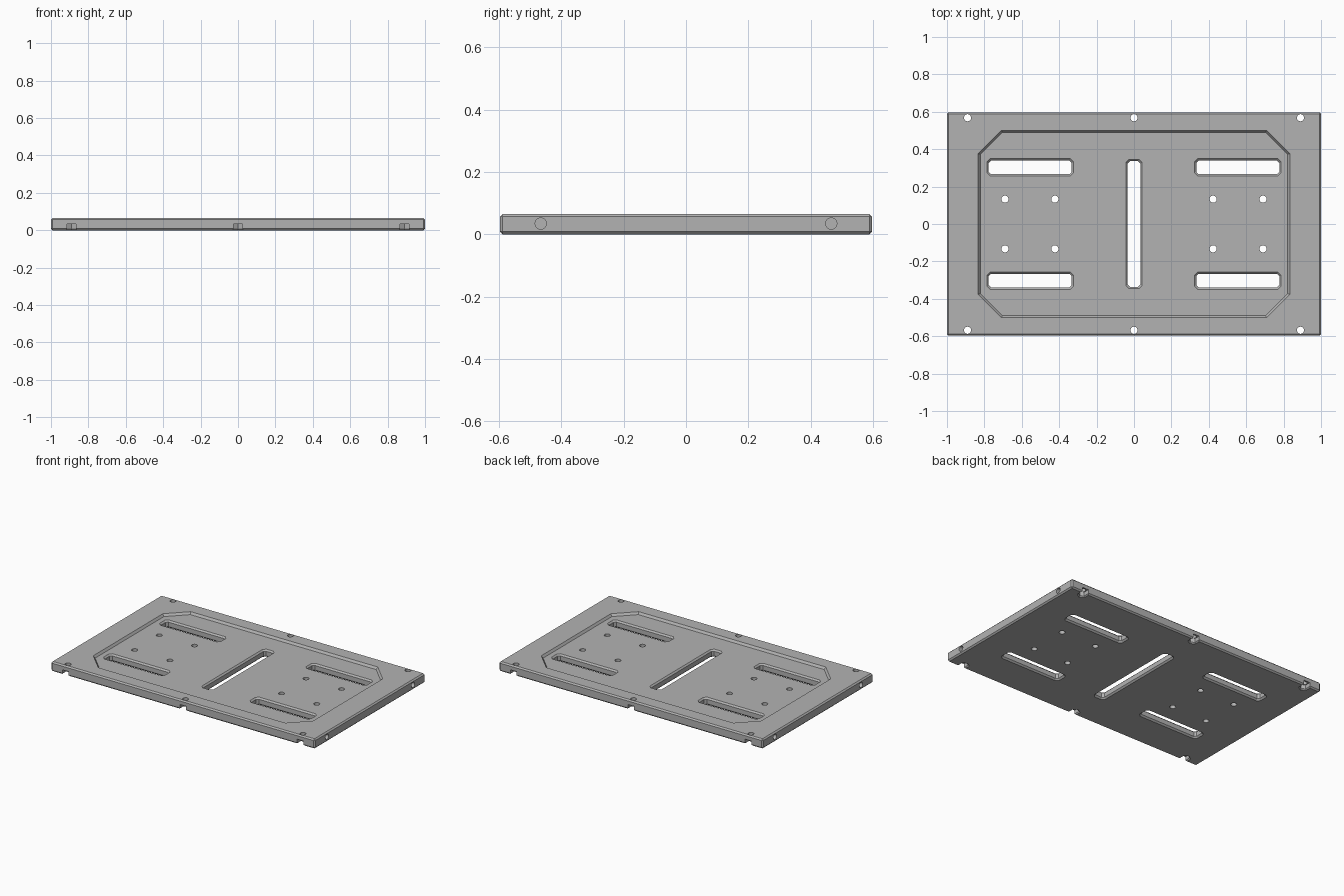
import bpy, bmesh, math
from mathutils import Matrix

default = bpy.data.objects.get("Cube")
if default:
    bpy.data.objects.remove(default, do_unlink=True)

HX, HY, H = 1.0, 0.597, 0.066      # plate half sizes and height
FLOOR = 0.051                      # level of the recessed field
SIDES = (-1, 1)

grey = bpy.data.materials.new("plain grey")
grey.use_nodes = True
colour = (0.45, 0.45, 0.45, 1)
grey.diffuse_color = colour
grey.node_tree.nodes["Principled BSDF"].inputs["Base Color"].default_value = colour


def octagon(hx, hy, cut, grow=0):
    """Rectangle with cut corners, grown evenly outward."""
    hx, hy, cut = hx + grow, hy + grow, cut + grow * (2 - math.sqrt(2))
    return [(hx, cut - hy), (hx, hy - cut), (hx - cut, hy), (cut - hx, hy),
            (-hx, hy - cut), (-hx, cut - hy), (cut - hx, -hy), (hx - cut, -hy)]


def loft(bm, layers, x=0, y=0):
    """Closed solid through (z, outline) layers."""
    rings = [[bm.verts.new((x + px, y + py, z)) for px, py in outline]
             for z, outline in layers]
    bm.faces.new(rings[0])
    bm.faces.new(rings[-1])
    n = len(rings[0])
    for low, high in zip(rings, rings[1:]):
        for i in range(n):
            j = (i + 1) % n
            bm.faces.new((low[i], low[j], high[j], high[i]))


def cylinder(bm, matrix, radius, depth):
    bmesh.ops.create_cone(bm, cap_ends=True, segments=32, radius1=radius,
                          radius2=radius, depth=depth, matrix=matrix)


def make_object(name, bm):
    bmesh.ops.recalc_face_normals(bm, faces=bm.faces)
    mesh = bpy.data.meshes.new(name)
    bm.to_mesh(mesh)
    bm.free()
    mesh.materials.append(grey)
    obj = bpy.data.objects.new(name, mesh)
    bpy.context.collection.objects.link(obj)
    return obj


def carve(target, name, bm):
    cutter = make_object(name, bm)
    cutter.hide_render = True
    mod = target.modifiers.new(name, "BOOLEAN")
    mod.operation, mod.solver, mod.object = "DIFFERENCE", "EXACT", cutter
    bpy.context.view_layer.objects.active = target
    bpy.ops.object.modifier_apply(modifier=mod.name)
    bpy.data.objects.remove(cutter, do_unlink=True)


# Plate with every outer edge chamfered
bm = bmesh.new()
bmesh.ops.create_cube(bm, size=1, matrix=Matrix.Translation((0, 0, H / 2))
                      @ Matrix.Diagonal((2 * HX, 2 * HY, H, 1)))
bmesh.ops.bevel(bm, geom=bm.edges[:], offset=0.009, segments=1, affect="EDGES")
plate = make_object("base_plate", bm)

# Shallow recess with cut corners and a sloping rim
bm = bmesh.new()
field = (0.822, 0.49, 0.118)
loft(bm, [(FLOOR, octagon(*field)), (H, octagon(*field, 0.011)),
          (H + 0.02, octagon(*field, 0.011))])
carve(plate, "recess_cutter", bm)

# Slots chamfered above and below, and the round through holes
bm = bmesh.new()
slots = [(0, 0, 0.034, 0.336)]
slots += [(sx * 0.555, sy * 0.303, 0.222, 0.036) for sx in SIDES for sy in SIDES]
for x, y, hx, hy in slots:
    rim, wide = octagon(hx, hy, 0.012), octagon(hx, hy, 0.012, 0.01)
    loft(bm, [(-0.02, wide), (0, wide), (0.01, rim),
              (FLOOR - 0.01, rim), (FLOOR, wide), (H + 0.02, wide)], x, y)
holes = [(sx * x, sy * 0.133) for x in (0.423, 0.69) for sx in SIDES for sy in SIDES]
edge_holes = [(x, s * 0.568) for x in (-0.89, 0, 0.89) for s in SIDES]
for x, y in holes + edge_holes:
    cylinder(bm, Matrix.Translation((x, y, H / 2)), 0.019, 0.2)
carve(plate, "opening_cutter", bm)

# Pointed nut pockets underneath, open to the long edges
bm = bmesh.new()
for x, y in edge_holes:
    out = math.copysign(1, y)
    nut = [(-0.023, 0.06), (0.023, 0.06), (0.023, -0.013), (0, -0.027), (-0.023, -0.013)]
    inner = [(px, out * py) for px, py in nut]
    outer = [(px * 1.3, py * 1.3) for px, py in inner]
    loft(bm, [(-0.02, outer), (0, outer), (0.007, inner), (0.033, inner)], x, y)
carve(plate, "nut_pocket_cutter", bm)

# Blind holes in the short ends
bm = bmesh.new()
for sx in SIDES:
    for sy in SIDES:
        cylinder(bm, Matrix.Translation((sx * HX, sy * 0.466, 0.035))
                 @ Matrix.Rotation(math.pi / 2, 4, "Y"), 0.018, 0.16)
carve(plate, "end_hole_cutter", bm)

# Smooth hole walls, sharp everywhere else
bpy.ops.object.select_all(action="DESELECT")
plate.select_set(True)
bpy.context.view_layer.objects.active = plate
bpy.ops.object.shade_smooth_by_angle(angle=math.radians(25))
